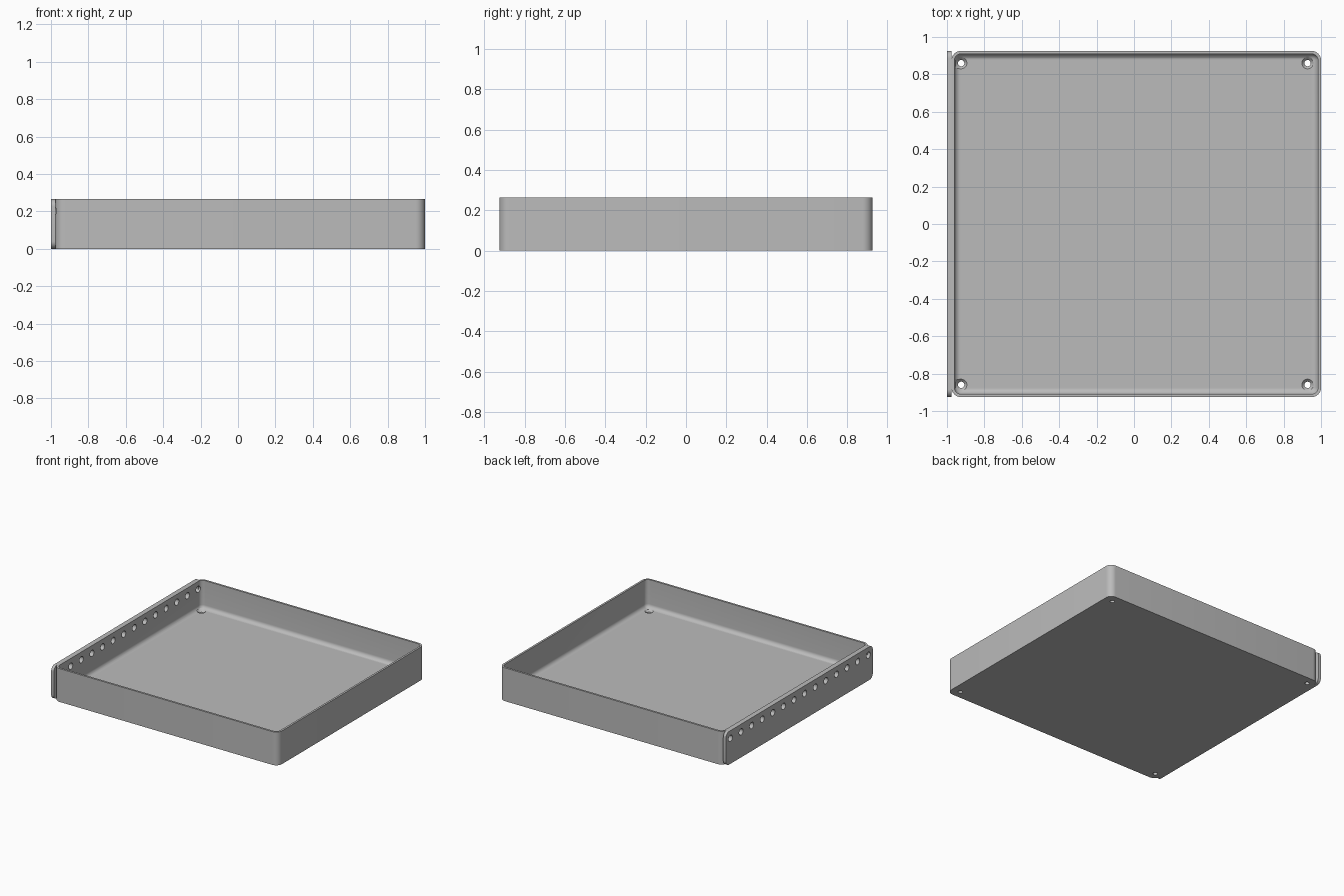
import bpy, bmesh
from math import pi, sin, cos
from mathutils import Matrix, Vector

if "Cube" in bpy.data.objects:
    bpy.data.objects.remove(bpy.data.objects["Cube"])

HX, HY, CX, TOP = 0.988, 0.925, 0.012, 0.265     # tray half sizes, centre, height
WALL, FLOOR, CORNER, FILLET = 0.016, 0.04, 0.05, 0.032
PLATE, HOLES = 0.024, 14

grey = bpy.data.materials.new("plain grey")
grey.use_nodes = True
grey.diffuse_color = (0.5, 0.5, 0.5, 1)
grey.node_tree.nodes["Principled BSDF"].inputs["Base Color"].default_value = (0.5, 0.5, 0.5, 1)


def rounded_rect(hx, hy, r, steps=8):
    """Outline of a rounded rectangle as 2D points."""
    pts = []
    for q, (sx, sy) in enumerate([(1, 1), (-1, 1), (-1, -1), (1, -1)]):
        for i in range(steps + 1):
            a = (q + i / steps) * pi / 2
            pts.append((sx * (hx - r) + r * cos(a), sy * (hy - r) + r * sin(a)))
    return pts


def loft(name, rings):
    """Solid skinned through rings of equal point count, capped at both ends."""
    bm = bmesh.new()
    loops = [[bm.verts.new(p) for p in ring] for ring in rings]
    for a, b in zip(loops, loops[1:]):
        for i in range(len(a)):
            j = (i + 1) % len(a)
            bm.faces.new((a[i], a[j], b[j], b[i]))
    bm.faces.new(loops[0])
    bm.faces.new(loops[-1])
    bmesh.ops.recalc_face_normals(bm, faces=bm.faces)
    return finish(name, bm)


def finish(name, bm):
    mesh = bpy.data.meshes.new(name)
    bm.to_mesh(mesh)
    bm.free()
    mesh.materials.append(grey)
    obj = bpy.data.objects.new(name, mesh)
    bpy.context.collection.objects.link(obj)
    return obj


def add_cone(bm, centre, r1, r2, depth, rot=Matrix()):
    bmesh.ops.create_cone(bm, cap_ends=True, segments=24, radius1=r1, radius2=r2,
                          depth=depth, matrix=Matrix.Translation(centre) @ rot)


def cut(obj, cutter):
    mod = obj.modifiers.new("holes", 'BOOLEAN')
    mod.operation, mod.solver, mod.object = 'DIFFERENCE', 'EXACT', cutter
    bpy.context.view_layer.objects.active = obj
    bpy.ops.object.modifier_apply(modifier=mod.name)


# Tray: outer wall up, over the rim, down the inside and round the floor fillet
def tray_ring(inset, z):
    r = max(CORNER - inset, 0.002)
    return [(x + CX, y, z) for x, y in rounded_rect(HX - inset, HY - inset, r)]


rings = [tray_ring(0, 0), tray_ring(0, TOP), tray_ring(WALL, TOP)]
for i in range(9):
    a = i / 8 * pi / 2
    rings.append(tray_ring(WALL + FILLET * (1 - cos(a)), FLOOR + FILLET * (1 - sin(a))))
tray = loft("tray", rings)

# Side plate with rounded corners
outline = rounded_rect(HY, TOP / 2, 0.04)
plate = loft("side_plate", [[(x, y, z + TOP / 2) for y, z in outline]
                            for x in (-1, -1 + PLATE)])

# Row of round holes through the side plate and the wall behind it
row = bmesh.new()
for i in range(HOLES):
    y = -0.868 + 1.736 * i / (HOLES - 1)
    add_cone(row, Vector((-0.985, y, 0.203)), 0.025, 0.025, 0.1, Matrix.Rotation(pi / 2, 4, 'Y'))
row_cutter = finish("row_hole_cutter", row)

# Countersunk screw holes in the floor corners
shafts, sinks = bmesh.new(), bmesh.new()
for sx in (-1, 1):
    for sy in (-1, 1):
        spot = Vector((0.002 + sx * 0.926, sy * 0.86, 0))
        add_cone(shafts, spot, 0.017, 0.017, 0.2)
        add_cone(sinks, spot + Vector((0, 0, FLOOR - 0.005)), 0.012, 0.04, 0.03)
shaft_cutter = finish("screw_hole_cutter", shafts)
sink_cutter = finish("countersink_cutter", sinks)

for cutter in (row_cutter, shaft_cutter, sink_cutter):
    cut(tray, cutter)
cut(plate, row_cutter)
for cutter in (row_cutter, shaft_cutter, sink_cutter):
    bpy.data.objects.remove(cutter)

# Smooth rounded faces, keep edges sharp
bpy.ops.object.select_all(action='DESELECT')
for obj in (tray, plate):
    obj.select_set(True)
bpy.context.view_layer.objects.active = tray
bpy.ops.object.shade_smooth_by_angle(angle=pi / 6)
